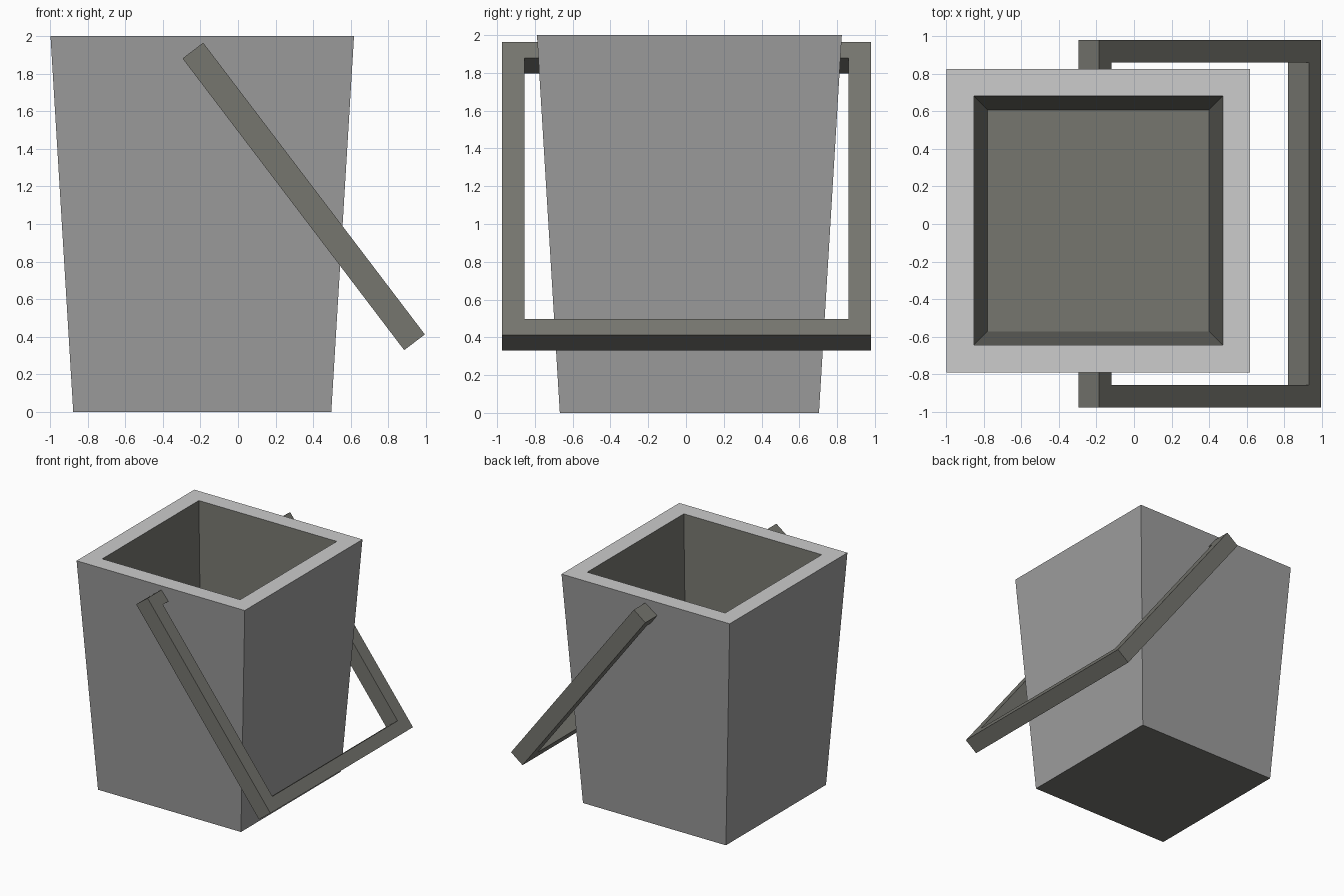
import bpy, bmesh, math
from mathutils import Vector, Matrix

if "Cube" in bpy.data.objects:
    bpy.data.objects.remove(bpy.data.objects["Cube"])


def material(name, r, g, b):
    m = bpy.data.materials.new(name)
    m.diffuse_color = (r, g, b, 1)
    m.use_nodes = True
    m.node_tree.nodes["Principled BSDF"].inputs["Base Color"].default_value = m.diffuse_color
    return m


body_grey = material("body grey", 0.342, 0.342, 0.342)
rim_grey = material("light rim grey", 0.604, 0.604, 0.604)
dark_grey = material("dark warm grey", 0.181, 0.181, 0.159)


def make_object(name, bm, materials):
    bmesh.ops.recalc_face_normals(bm, faces=bm.faces)
    mesh = bpy.data.meshes.new(name)
    bm.to_mesh(mesh)
    bm.free()
    for m in materials:
        mesh.materials.append(m)
    obj = bpy.data.objects.new(name, mesh)
    bpy.context.collection.objects.link(obj)
    return obj


# Bucket: square rings from the base, up the outside, over the rim, down inside
CX, CY = -0.19, 0.018
bm = bmesh.new()
rings = []
for half, z in [(0.686, 0), (0.807, 2), (0.662, 2), (0.589, 0.45)]:
    rings.append([bm.verts.new((CX + sx * half, CY + sy * half, z))
                  for sx, sy in ((-1, -1), (1, -1), (1, 1), (-1, 1))])
# material slots for the bands: outside, rim, inside
for slot, (low, high) in enumerate(zip(rings, rings[1:])):
    for i in range(4):
        j = (i + 1) % 4
        f = bm.faces.new((low[i], low[j], high[j], high[i]))
        f.material_index = slot
for ring in (rings[0], rings[-1]):  # base and inner floor
    bm.faces.new(ring).material_index = 2
make_object("bucket", bm, [body_grey, rim_grey, dark_grey])

# Handle: flat C outline, length along local x, width along y
LENGTH, DEPTH, BAR = 1.948, 0.138, 0.106
OUT, INN, HOOK = 0.977, 0.858, 0.74
half_outline = [(0, HOOK), (0, OUT), (LENGTH, OUT), (LENGTH, -OUT), (0, -OUT), (0, -HOOK),
                (BAR, -HOOK), (BAR, -INN), (LENGTH - BAR, -INN),
                (LENGTH - BAR, INN), (BAR, INN), (BAR, HOOK)]
bm = bmesh.new()
face = bm.faces.new([bm.verts.new((x, y, -DEPTH / 2)) for x, y in half_outline])
extruded = bmesh.ops.extrude_face_region(bm, geom=[face])
bmesh.ops.translate(bm, vec=(0, 0, DEPTH),
                    verts=[v for v in extruded["geom"] if isinstance(v, bmesh.types.BMVert)])
# tilt down towards +x from the pivot near the rim
tilt = math.atan2(1.55, 1.178)
bm.transform(Matrix.Translation(Vector((-0.24, 0.002, 1.922))) @ Matrix.Rotation(tilt, 4, 'Y'))
make_object("handle", bm, [dark_grey])
